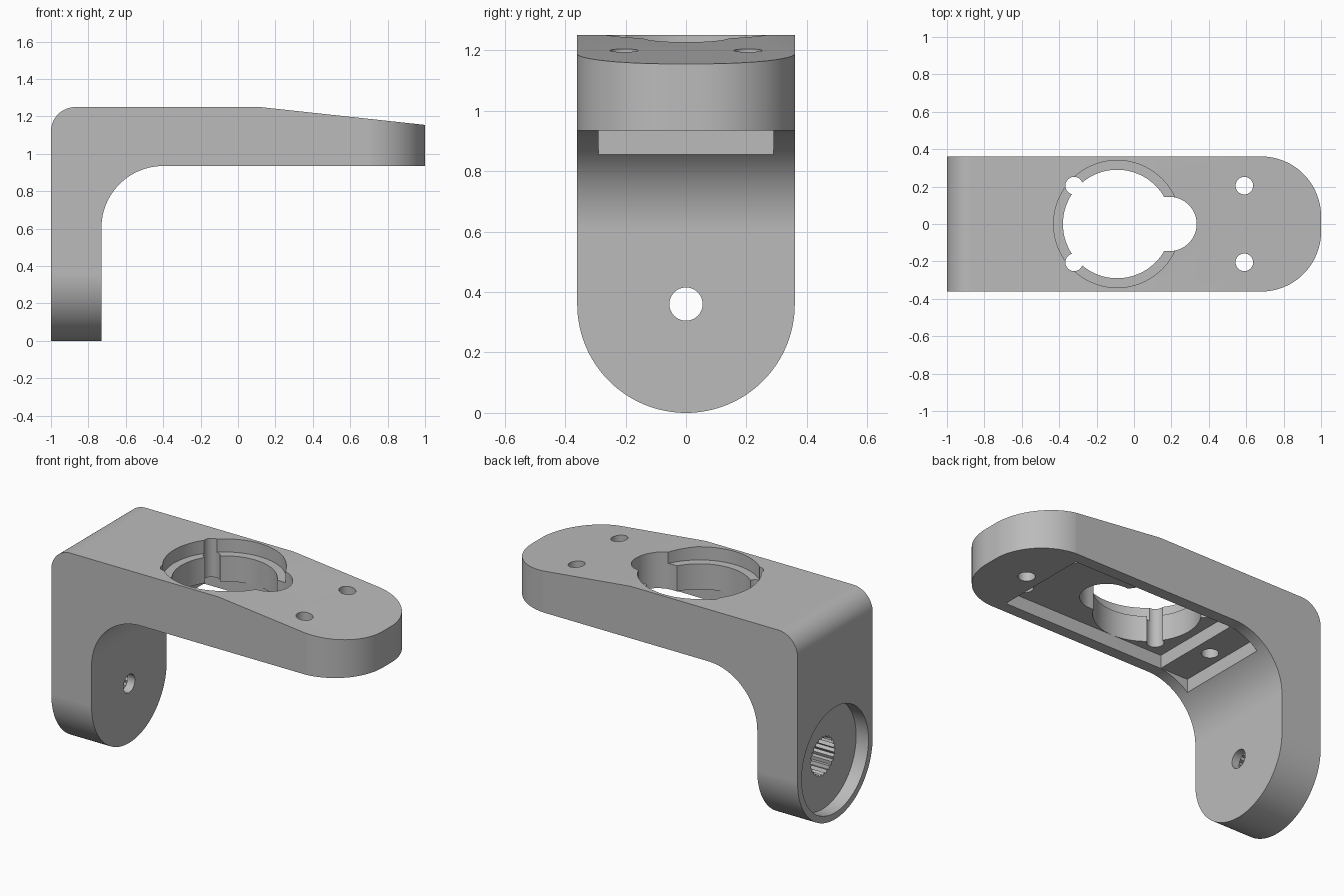
import bpy
import bmesh
from math import cos, sin, pi, radians

cube = bpy.data.objects.get("Cube")
if cube:
    bpy.data.objects.remove(cube)

grey = bpy.data.materials.new("plain grey")
grey.use_nodes = True
grey.diffuse_color = (0.5, 0.5, 0.5, 1)
grey.node_tree.nodes["Principled BSDF"].inputs["Base Color"].default_value = (0.5, 0.5, 0.5, 1)


def arc(cu, cv, r, start, end, steps=24):
    """Points along an arc, angles in degrees."""
    angles = [radians(start + (end - start) * i / steps) for i in range(steps + 1)]
    return [(cu + r * cos(a), cv + r * sin(a)) for a in angles]


def circle(cu, cv, r, steps=64):
    return arc(cu, cv, r, 0, 360, steps)[:-1]


def box(u0, u1, v0, v1):
    return [(u0, v0), (u1, v0), (u1, v1), (u0, v1)]


def prism(name, outline, axis, low, high):
    """Extrude a 2D outline along one axis."""
    place = {"x": lambda u, v, w: (w, u, v),
             "y": lambda u, v, w: (u, w, v),
             "z": lambda u, v, w: (u, v, w)}[axis]
    bm = bmesh.new()
    ends = [[bm.verts.new(place(u, v, w)) for u, v in outline] for w in (low, high)]
    for ring in ends:
        bm.faces.new(ring)
    count = len(outline)
    for i in range(count):
        j = (i + 1) % count
        bm.faces.new((ends[0][i], ends[0][j], ends[1][j], ends[1][i]))
    bmesh.ops.recalc_face_normals(bm, faces=bm.faces)
    mesh = bpy.data.meshes.new(name)
    bm.to_mesh(mesh)
    bm.free()
    mesh.materials.append(grey)
    obj = bpy.data.objects.new(name, mesh)
    bpy.context.collection.objects.link(obj)
    return obj


def carve(target, tool, operation="DIFFERENCE"):
    tool.hide_render = True
    mod = target.modifiers.new("carve", "BOOLEAN")
    mod.operation = operation
    mod.solver = "EXACT"
    mod.object = tool
    bpy.context.view_layer.objects.active = target
    bpy.ops.object.modifier_apply(modifier=mod.name)
    bpy.data.objects.remove(tool)


# Body: leg outline, trimmed by the side profile and the rounded arm plan
HALF = 0.36
leg_outline = arc(0, HALF, HALF, 180, 360, 64) + [(HALF, 1.5), (-HALF, 1.5)]
bracket = prism("bracket", leg_outline, "x", -1.2, 1.2)

side = ([(-1, -0.1)] + arc(-0.87, 1.12, 0.13, 180, 90)
        + [(0.12, 1.25), (1.1, 1.144), (1.1, 0.935)]
        + arc(-0.4, 0.605, 0.33, 90, 180, 32) + [(-0.73, -0.1)])
carve(bracket, prism("side_profile", side, "y", -0.5, 0.5), "INTERSECT")

plan = ([(-1.2, -0.361)] + arc(0.68, -0.041, 0.32, -90, 0, 32)
        + arc(0.68, 0.041, 0.32, 0, 90, 32) + [(-1.2, 0.361)])
carve(bracket, prism("arm_plan", plan, "z", -0.5, 1.6), "INTERSECT")

# Underside pocket and the shallow ledge cut into the inner fillet
carve(bracket, prism("pocket", box(-0.43, 0.65, -0.29, 0.29), "z", 0.5, 1.015))
carve(bracket, prism("pocket_ledge", box(-0.615, -0.42, -0.29, 0.29), "z", 0.5, 0.936))

# Main opening: stepped bore, key slot and two notches
carve(bracket, prism("bore", circle(-0.09, 0, 0.29, 96), "z", 0.8, 1.4))
carve(bracket, prism("bore_step", circle(-0.09, 0, 0.34, 96), "z", 1.17, 1.4))
slot = [(0.1, -0.145)] + arc(0.19, 0, 0.145, -90, 90, 40) + [(0.1, 0.145)]
carve(bracket, prism("key_slot", slot, "z", 0.8, 1.4))
for y in (-0.205, 0.205):
    carve(bracket, prism("notch", circle(-0.32, y, 0.047, 32), "z", 0.8, 1.4))
    carve(bracket, prism("arm_hole", circle(0.59, y, 0.047, 32), "z", 0.8, 1.4))

# Blind screw holes at both ends of the pocket
for x in (-0.53, 0.75):
    carve(bracket, prism("screw_hole", circle(x, 0, 0.047, 32), "z", 0.8, 1.09))

# Leg: round recess, toothed socket and through hole
carve(bracket, prism("recess", circle(0, HALF, 0.32, 96), "x", -1.2, -0.917))
TEETH = 24
teeth = []
for i in range(2 * TEETH):
    r = 0.105 if i % 2 else 0.12
    a = pi * i / TEETH
    teeth.append((r * cos(a), HALF + r * sin(a)))
carve(bracket, prism("toothed_socket", teeth, "x", -1.1, -0.78))
carve(bracket, prism("leg_hole", circle(0, HALF, 0.055, 40), "x", -1.1, -0.6))

# Smooth curved walls, keep flat faces flat
bpy.ops.object.select_all(action="DESELECT")
bracket.select_set(True)
bpy.context.view_layer.objects.active = bracket
bpy.ops.object.shade_smooth_by_angle(angle=radians(30))
weighted = bracket.modifiers.new("flat faces", "WEIGHTED_NORMAL")
weighted.keep_sharp = True
